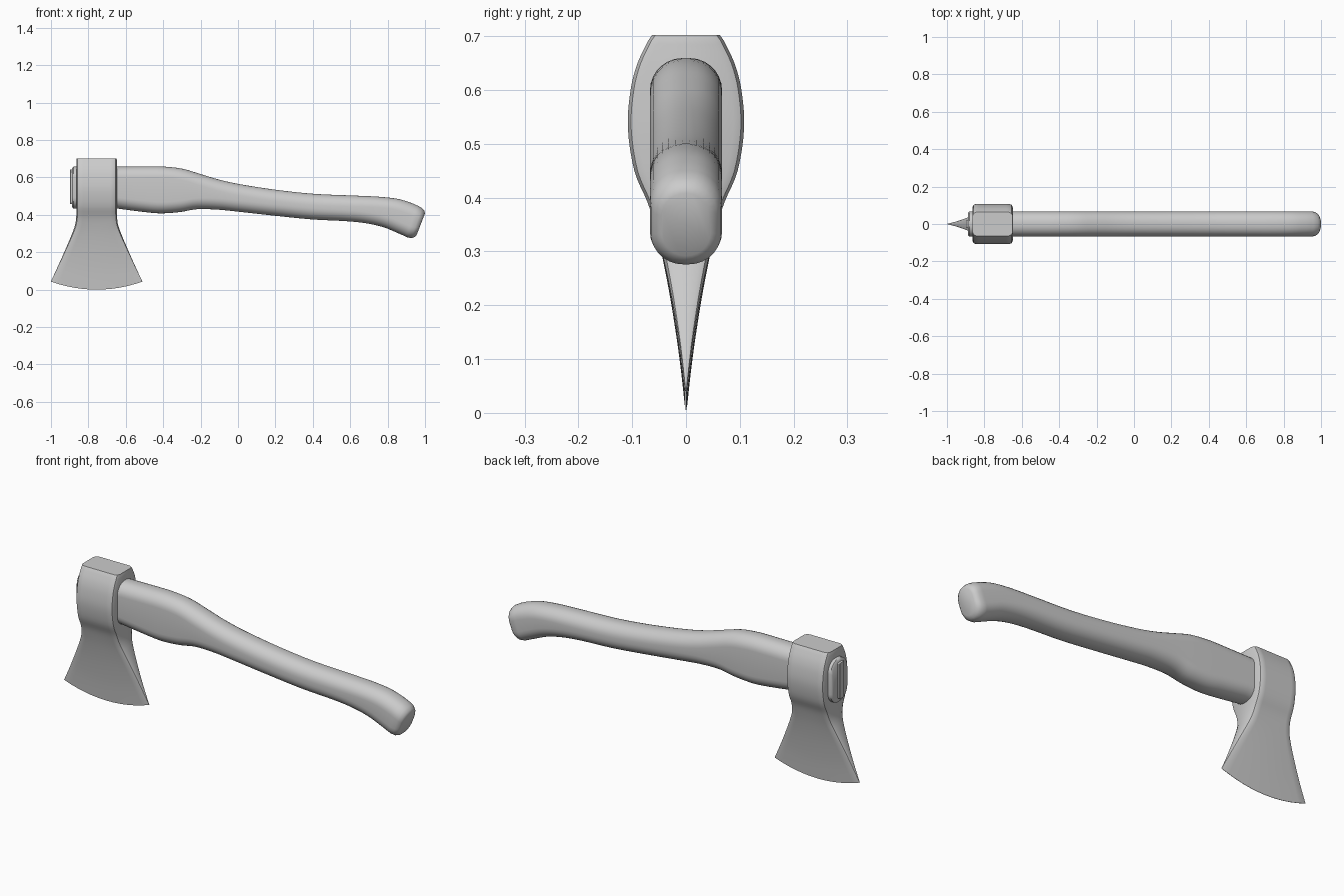
import bpy, bmesh, math
from mathutils import Vector

if "Cube" in bpy.data.objects:
    bpy.data.objects.remove(bpy.data.objects["Cube"])


def smooth_rows(rows, steps):
    """Catmull-Rom interpolation through rows of numbers."""
    out = []
    for i in range(len(rows) - 1):
        a, b = rows[max(i - 1, 0)], rows[i]
        c, d = rows[i + 1], rows[min(i + 2, len(rows) - 1)]
        for s in range(steps):
            t = s / steps
            out.append([0.5 * (2 * q + (r - p) * t + (2 * p - 5 * q + 4 * r - w) * t * t
                               + (3 * q - p - 3 * r + w) * t ** 3)
                        for p, q, r, w in zip(a, b, c, d)])
    out.append(list(rows[-1]))
    return out


def loft(name, rings, angle=35):
    """Skin closed rings of equal length and cap both ends."""
    bm = bmesh.new()
    vs = [[bm.verts.new(p) for p in ring] for ring in rings]
    n = len(vs[0])
    for a, b in zip(vs, vs[1:]):
        for i in range(n):
            bm.faces.new((a[i], a[(i + 1) % n], b[(i + 1) % n], b[i]))
    bm.faces.new(vs[0])
    bm.faces.new(vs[-1][::-1])
    bmesh.ops.recalc_face_normals(bm, faces=bm.faces[:])
    me = bpy.data.meshes.new(name)
    bm.to_mesh(me)
    bm.free()
    ob = bpy.data.objects.new(name, me)
    bpy.context.collection.objects.link(ob)
    bpy.ops.object.select_all(action='DESELECT')
    ob.select_set(True)
    bpy.context.view_layer.objects.active = ob
    bpy.ops.object.shade_smooth_by_angle(angle=math.radians(angle))
    return ob


def rounded_section(top, bottom, half_y, radius):
    """Rounded rectangle spanned between a top and a bottom point (x, z)."""
    top, bottom = Vector((top[0], 0, top[1])), Vector((bottom[0], 0, bottom[1]))
    mid, h = (top + bottom) / 2, (top - bottom).length / 2
    axis = (top - bottom).normalized()
    r = min(radius, half_y * 0.98, h * 0.98)
    pts = []
    for k, (sy, sz) in enumerate([(1, 1), (-1, 1), (-1, -1), (1, -1)]):
        for j in range(8):
            a = math.pi / 2 * (k + j / 7)
            y = sy * (half_y - r) + r * math.cos(a)
            z = sz * (h - r) + r * math.sin(a)
            pts.append(mid + axis * z + Vector((0, y, 0)))
    return pts


# Axe head: rows of z, half length in x, half thickness in y
head_rows = [(0.0, 0.245, 0.0008), (0.10, 0.204, 0.012), (0.20, 0.165, 0.027),
             (0.28, 0.135, 0.042), (0.34, 0.116, 0.056), (0.39, 0.109, 0.071),
             (0.45, 0.108, 0.096), (0.53, 0.108, 0.108), (0.60, 0.108, 0.103),
             (0.65, 0.108, 0.090), (0.692, 0.108, 0.070)]
rows = smooth_rows(head_rows, 4) + [[0.702, 0.107, 0.063]]
rings = []
for z, hx, w in rows:
    c = min(0.02, 0.4 * w)
    sag = 0.043 * max(0, 1 - z / 0.36)
    half = [(hx, w - c), (hx - 0.3 * c, w - 0.3 * c), (hx - c, w)]
    half += [((hx - c) * (1 - i / 6), w) for i in range(1, 12)]
    half += [(-x, y) for x, y in reversed(half[:3])]
    outline = half + [(-x, -y) for x, y in half]
    rings.append([(-0.756 + x, y, z + sag * (x / hx) ** 2) for x, y in outline])
loft("axe_head", rings, 30)

# Handle: rows of top x, top z, bottom x, bottom z
handle_rows = [(-0.64, 0.658, -0.64, 0.433), (-0.50, 0.659, -0.50, 0.415),
               (-0.40, 0.658, -0.41, 0.408), (-0.30, 0.647, -0.31, 0.415),
               (-0.20, 0.618, -0.22, 0.430), (-0.10, 0.588, -0.11, 0.428),
               (0.02, 0.562, 0.0, 0.417), (0.21, 0.533, 0.19, 0.396),
               (0.41, 0.512, 0.39, 0.376), (0.62, 0.503, 0.58, 0.366),
               (0.75, 0.497, 0.69, 0.354), (0.85, 0.486, 0.78, 0.333),
               (0.92, 0.466, 0.86, 0.300), (0.965, 0.447, 0.905, 0.280)]
rings = [rounded_section((-0.887, 0.650), (-0.887, 0.442), 0.060, 0.06),
         rounded_section((-0.880, 0.658), (-0.880, 0.433), 0.067, 0.06)]
rings += [rounded_section(r[:2], r[2:], 0.067, 0.06) for r in smooth_rows(handle_rows, 4)]
# Rounded knob end
for tx, tz, bx, bz, w in [(0.984, 0.436, 0.926, 0.276, 0.065),
                          (0.996, 0.423, 0.942, 0.280, 0.058),
                          (1.0, 0.408, 0.955, 0.292, 0.045)]:
    rings.append(rounded_section((tx, tz), (bx, bz), w, 0.06))
loft("handle", rings, 50)

# Wedge driven into the handle end
loft("wedge", [rounded_section((x, 0.643), (x, 0.457), w, 0.006)
               for x, w in [(-0.80, 0.012), (-0.896, 0.020), (-0.899, 0.017)]], 30)
